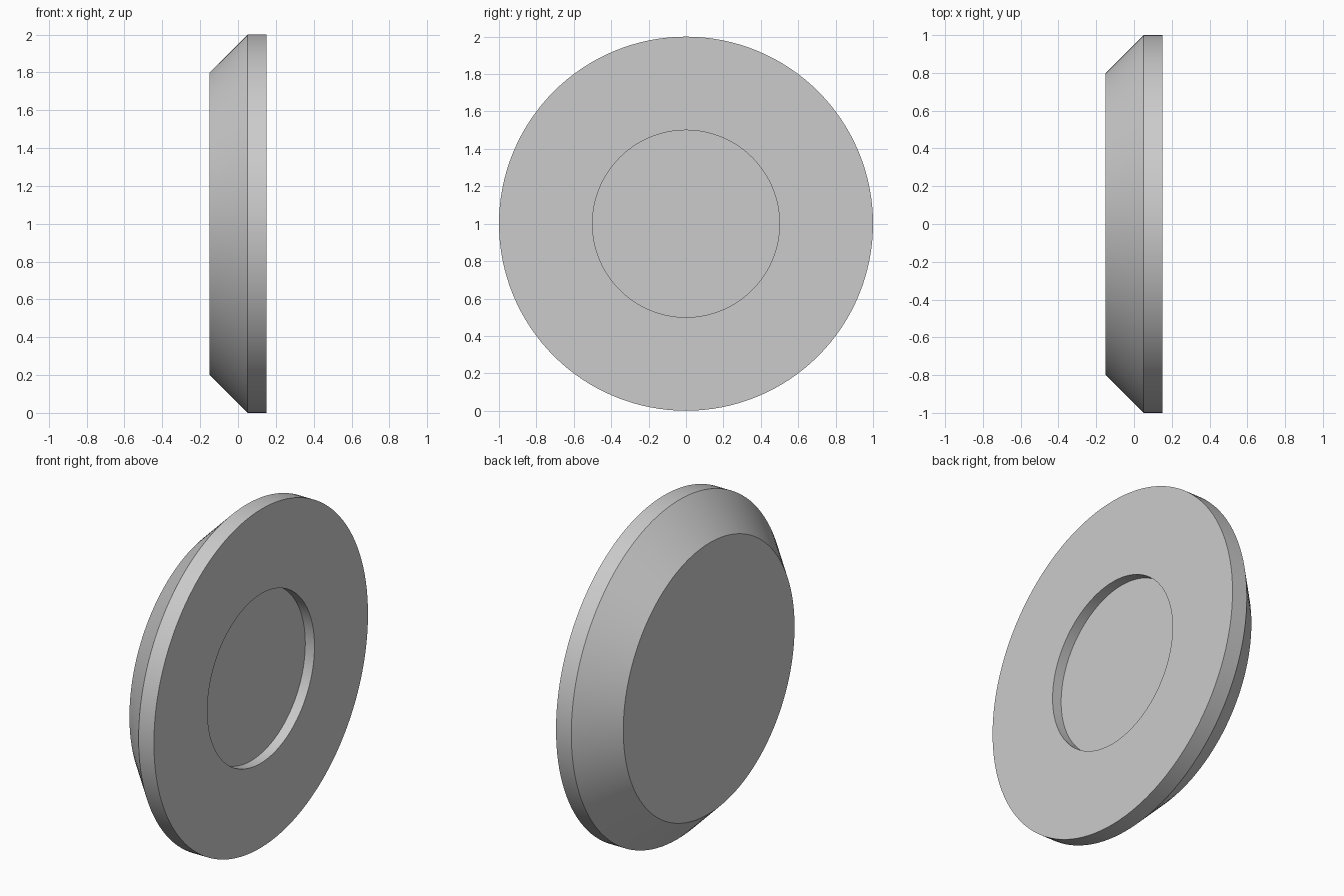
import bpy
import bmesh
import math
from mathutils import Matrix, Vector

cube = bpy.data.objects.get("Cube")
if cube:
    bpy.data.objects.remove(cube, do_unlink=True)

# Plain grey material
grey = bpy.data.materials.new("light_grey")
grey.use_nodes = True
colour = (0.6, 0.6, 0.6, 1)
grey.diffuse_color = colour
grey.node_tree.nodes["Principled BSDF"].inputs["Base Color"].default_value = colour

SEGMENTS = 128

# Disc profile as (x, radius): bevelled left-to-right body, then the recess
profile = [(-0.15, 0.8), (0.05, 1.0), (0.15, 1.0), (0.15, 0.5), (0.09, 0.5)]

bm = bmesh.new()
rings = []
for x, radius in profile:
    angles = [2 * math.pi * i / SEGMENTS for i in range(SEGMENTS)]
    rings.append([bm.verts.new((x, radius * math.cos(a), radius * math.sin(a)))
                  for a in angles])

# Walls between neighbouring rings
for low, high in zip(rings, rings[1:]):
    for i in range(SEGMENTS):
        j = (i + 1) % SEGMENTS
        bm.faces.new((low[i], low[j], high[j], high[i]))

# Flat back and recess floor
bm.faces.new(rings[0])
bm.faces.new(rings[-1])
bmesh.ops.recalc_face_normals(bm, faces=bm.faces[:])
bmesh.ops.transform(bm, matrix=Matrix.Translation(Vector((0, 0, 1))), verts=bm.verts[:])

mesh = bpy.data.meshes.new("recessed_disc")
bm.to_mesh(mesh)
bm.free()
mesh.materials.append(grey)

disc = bpy.data.objects.new("recessed_disc", mesh)
bpy.context.collection.objects.link(disc)
bpy.ops.object.select_all(action="DESELECT")
disc.select_set(True)
bpy.context.view_layer.objects.active = disc
bpy.ops.object.shade_smooth_by_angle(angle=math.radians(30))
